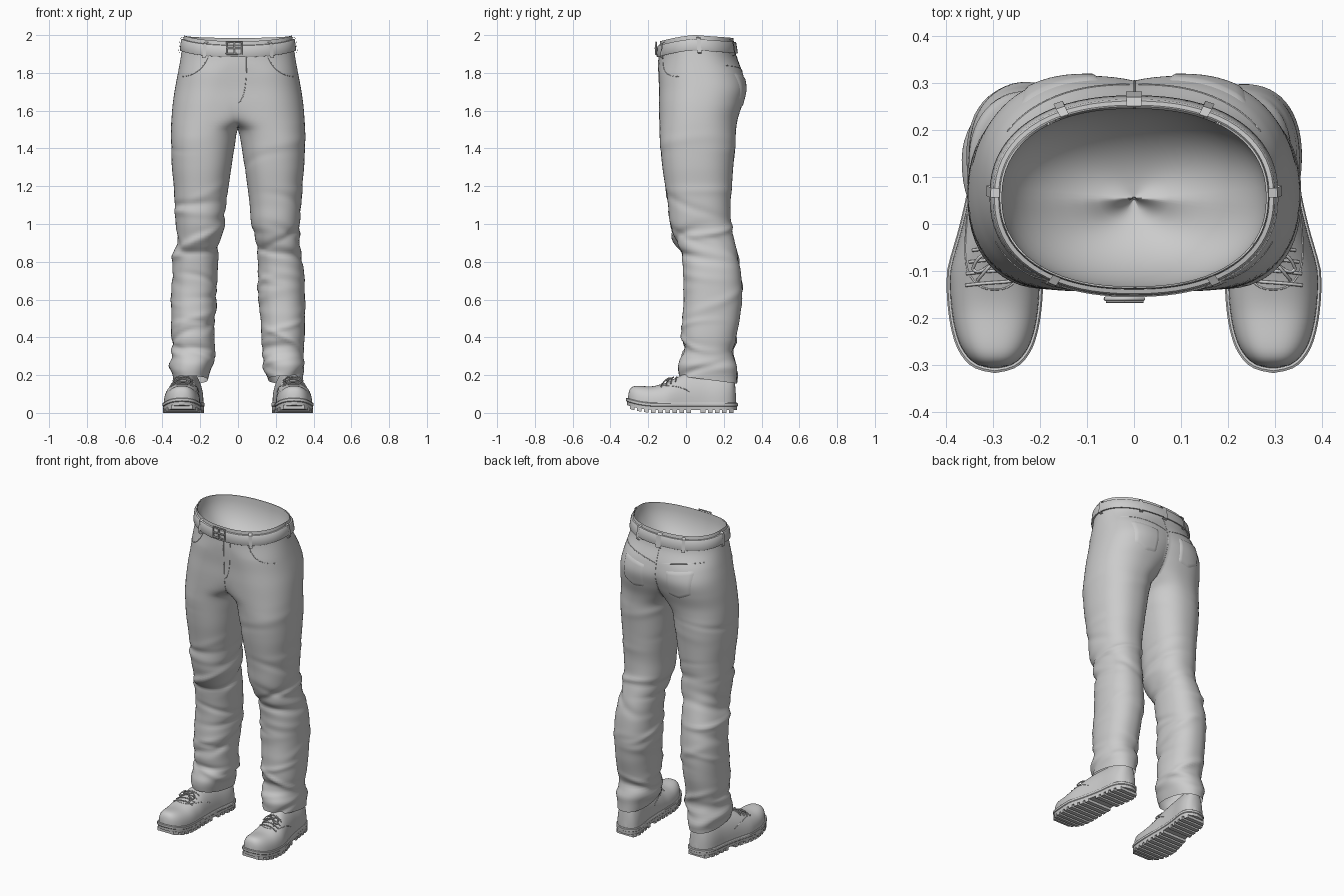
import bpy, bmesh, random
from math import sin, cos, pi, exp, acos, radians, copysign
from mathutils import Vector
from mathutils.bvhtree import BVHTree

random.seed(7)
cube = bpy.data.objects.get("Cube")
if cube:
    bpy.data.objects.remove(cube)

grey = bpy.data.materials.new("plain grey")
grey.use_nodes = True
grey.diffuse_color = (0.6, 0.6, 0.6, 1)
grey.node_tree.nodes["Principled BSDF"].inputs["Base Color"].default_value = (0.6, 0.6, 0.6, 1)


def finish(name, bm, angle=40):
    me = bpy.data.meshes.new(name)
    bmesh.ops.recalc_face_normals(bm, faces=bm.faces)
    bm.to_mesh(me)
    bm.free()
    me.shade_smooth()
    me.set_sharp_from_angle(angle=radians(angle))
    me.materials.append(grey)
    ob = bpy.data.objects.new(name, me)
    bpy.context.collection.objects.link(ob)
    return ob


def loft(bm, rings, wrap=False, closed=True):
    vs = [[bm.verts.new(p) for p in r] for r in rings]
    pairs = list(zip(vs, vs[1:])) + ([(vs[-1], vs[0])] if wrap else [])
    for a, b in pairs:
        n = len(a)
        for i in range(n if closed else n - 1):
            j = (i + 1) % n
            bm.faces.new((a[i], a[j], b[j], b[i]))
    return vs


def tube(name, paths, radius):
    cu = bpy.data.curves.new(name, "CURVE")
    cu.dimensions = "3D"
    cu.bevel_depth = radius
    cu.bevel_resolution = 2
    cu.use_fill_caps = True
    for path in paths:
        sp = cu.splines.new("POLY")
        sp.points.add(len(path) - 1)
        for p, co in zip(sp.points, path):
            p.co = (*co, 1)
    cu.materials.append(grey)
    ob = bpy.data.objects.new(name, cu)
    bpy.context.collection.objects.link(ob)


def smooth_lookup(table, t):
    """Cubic interpolation through rows sorted by their first value."""
    t = min(max(t, table[0][0]), table[-1][0])
    k = next(i for i in range(len(table) - 1) if t <= table[i + 1][0])
    a, b = table[k], table[k + 1]
    pre, post = table[max(k - 1, 0)], table[min(k + 2, len(table) - 1)]
    h = b[0] - a[0]
    u = (t - a[0]) / h
    out = []
    for c in range(1, len(a)):
        ma = (b[c] - pre[c]) / (b[0] - pre[0]) * h
        mb = (post[c] - a[c]) / (post[0] - a[0]) * h
        out.append((2*u**3 - 3*u*u + 1) * a[c] + (u**3 - 2*u*u + u) * ma
                   + (3*u*u - 2*u**3) * b[c] + (u**3 - u*u) * mb)
    return out


# Trouser sections: height, centre x, outer x, inner x, front y, back y
SECTIONS = [
    (.18, .25, .343, .16, -.035, .27), (.25, .245, .348, .14, -.04, .265),
    (.32, .238, .345, .122, -.012, .25), (.4, .24, .353, .125, -.02, .265),
    (.5, .237, .353, .12, -.018, .285), (.65, .232, .353, .11, -.01, .296),
    (.8, .225, .345, .105, -.02, .283), (.92, .21, .328, .09, -.06, .255),
    (1.0, .2, .33, .07, -.085, .24), (1.1, .2, .336, .062, -.095, .235),
    (1.2, .195, .34, .05, -.11, .243), (1.3, .19, .35, .035, -.125, .25),
    (1.44, .185, .355, .014, -.138, .262), (1.5, .165, .355, 0, -.14, .265),
    (1.56, .14, .352, -.05, -.142, .275), (1.64, .12, .345, -.12, -.143, .3),
    (1.72, .1, .333, -.17, -.142, .316), (1.8, .07, .318, -.22, -.145, .3),
    (1.9, .01, .3, -.28, -.145, .268), (2.0, 0, .286, -.28, -.138, .25)]


def bulge(v):
    return copysign(abs(v) ** .88, v)


def drape(y, z):
    """Dip the waist at the front and the hem at the back."""
    if z > 1.8:
        f = min(1, (z - 1.8) / .1)
        dip = .033 * ((.05 - y) / .19) ** 1.5 if y < .05 else .015 * (y - .05) / .2
        return z - f * dip
    return z - max(0, .32 - z) / .14 * .13 * (y - .08)


def make_folds():
    folds = []
    for low, high, count, size in ((.2, .42, 9, .013), (.42, .8, 8, .008),
                                   (.82, 1.1, 10, .011), (1.1, 1.45, 4, .004)):
        for _ in range(count):
            folds.append((random.uniform(low, high), random.uniform(-pi, pi),
                          random.uniform(-.09, .09), random.uniform(.014, .03),
                          random.choice((-1, 1, 1)) * size * random.uniform(.5, 1)))
    return folds


def trouser_ring(z, folds):
    cx, out, inn, front, back = smooth_lookup(SECTIONS, z)
    cx = max(cx, 0)
    cy, ry = (front + back) / 2, (back - front) / 2
    ri_back = cx - inn
    ri_front = ri_back + max(0, -inn) * 1.5
    limit = [min(.8 * pi, acos(max(-1, -(cx / r) ** (1 / .88)))) for r in (ri_front, ri_back)]
    n_out, n_in = 44, 14
    turns = [-limit[0] + sum(limit) * i / n_out for i in range(n_out)]
    turns += [limit[1] + (2 * pi - sum(limit)) * i / n_in for i in range(n_in)]
    ring = []
    for a in turns:
        c, s = cos(a), sin(a)
        r = out - cx if c > 0 else (ri_front if s < 0 else ri_back)
        d = 0
        for z0, a0, tilt, width, amp in folds:
            d += amp * exp(-((z - z0 - tilt * sin(a - a0)) / width) ** 2) * (.5 + .5 * cos(a - a0)) ** 2
        x = cx + r * bulge(c) + d * c
        y = cy + ry * bulge(s) + d * s
        ring.append((max(0, x) if x > 1e-4 else 0, y, drape(y, z)))
    return ring


# Trousers: two lofted halves welded along the centre seam
bm = bmesh.new()
for side in (1, -1):
    folds = make_folds()
    rings = [trouser_ring(.18 + 1.82 * i / 150, folds) for i in range(151)]
    loft(bm, [[(side * x, y, z) for x, y, z in r] for r in rings])
inside = [f for f in bm.faces if all(abs(v.co.x) < 1e-4 for v in f.verts)]
bmesh.ops.delete(bm, geom=inside, context="FACES")
bmesh.ops.remove_doubles(bm, verts=bm.verts, dist=.0004)
cloth = BVHTree.FromBMesh(bm)
finish("trousers", bm, 70)


def on_cloth(x, z, facing, lift):
    hit = cloth.ray_cast(Vector((x, facing, z)), Vector((0, -facing, 0)))[0]
    return (x, (hit.y if hit else 0) + facing * lift, z)


def waist(a, z, lift):
    _, out, _, front, back = smooth_lookup(SECTIONS, z)
    y = (front + back) / 2 + ((back - front) / 2 + lift) * bulge(sin(a))
    return Vector(((out + lift) * bulge(cos(a)), y, drape(y, z)))


STEPS = [2 * pi * i / 72 for i in range(72)]

# Lining: shallow bowl closing the waist
bm = bmesh.new()
bowl = []
for k in range(13):
    t = k / 12 * pi / 2 * .99
    ring = [waist(a, 1.995, -.004) for a in STEPS]
    bowl.append([(p.x * cos(t), .055 + (p.y - .055) * cos(t), p.z - .24 * sin(t)) for p in ring])
bm.faces.new(loft(bm, bowl)[-1])
finish("waist_lining", bm, 60)

# Belt
bm = bmesh.new()
loft(bm, [[waist(a, z, d) for a in STEPS]
          for z, d in ((1.92, -.003), (1.92, .009), (1.925, .012), (1.975, .012), (1.98, .009), (1.98, -.003))],
     wrap=True)
finish("belt", bm)

# Belt loops
bm = bmesh.new()
for deg in (-58, -122, 2, 178, 62, 118, 90):
    a = radians(deg)
    spread = .009 / .25
    loft(bm, [[waist(a + s * spread, z, d) for s in (-1, 1)]
              for z, d in ((1.905, 0), (1.91, .017), (1.985, .018), (1.99, 0))], wrap=True, closed=False)
finish("belt_loops", bm, 30)

# Buckle: frame, bar and prong
y_buckle = -.16
frame = [(x, y_buckle + .25 * (x + .02) ** 2, z) for x, z in
         ((-.06, 1.9), (.02, 1.9), (.02, 1.962), (-.06, 1.962), (-.06, 1.9))]
tube("buckle", [frame, [(-.02, y_buckle, 1.9), (-.02, y_buckle, 1.962)],
                [(-.06, y_buckle - .003, 1.931), (.02, y_buckle - .003, 1.931)]], .005)


def bend(a, b, c, n=14):
    """Quadratic arc through control points."""
    return [tuple((1-t)**2 * p + 2*t*(1-t) * q + t*t * r for p, q, r in zip(a, b, c))
            for t in (i / n for i in range(n + 1))]


# Stitched seams: front pockets, fly, yoke and seat
seams = []
for s in (1, -1):
    seams.append([on_cloth(s * x, z, -1, 0) for x, z in bend((.155, 1.895), (.19, 1.79), (.295, 1.78))])
    seams.append([on_cloth(s * x, z, 1, 0) for x, z in bend((.01, 1.8), (.12, 1.83), (.27, 1.84))])
seams.append([on_cloth(x, z, -1, 0) for x, z in bend((.045, 1.89), (.05, 1.68), (.004, 1.64))])
seams.append([on_cloth(.001, 1.54 + .35 * i / 16, -1, 0) for i in range(17)])
seams.append([on_cloth(.001, 1.54 + .35 * i / 16, 1, 0) for i in range(17)])
tube("seams", seams, .002)

# Back pockets
for s, label in ((1, "left"), (-1, "right")):
    bm = bmesh.new()
    n = 14
    rows = []
    for j in range(n + 1):
        v = j / n
        row = []
        for i in range(n + 1):
            u = 2 * i / n - 1
            edge = i in (0, n) or j in (0, n)
            z = 1.79 - v * (.15 + .025 * (1 - abs(u))) + .012 * u
            row.append(on_cloth(s * (.158 + .085 * u * (1 - .12 * v)), z, 1, -.002 if edge else .005))
        rows.append(row)
    loft(bm, rows, closed=False)
    finish(label + "_back_pocket", bm, 50)

# Shoe tables: position along the foot, half width; position, upper height
WIDTHS = [(-.318, 0), (-.311, .035), (-.29, .064), (-.25, .086), (-.18, .1), (-.1, .102),
          (0, .088), (.1, .08), (.2, .08), (.245, .065), (.268, .035), (.275, 0)]
HEIGHTS = [(-.308, .01), (-.302, .05), (-.285, .078), (-.25, .092), (-.17, .1), (-.1, .12),
           (-.05, .145), (0, .165), (.1, .175), (.22, .175), (.255, .15), (.266, .03)]


def half_width(y):
    return max(0, smooth_lookup(WIDTHS, y)[0])


def place(side, x, y, z):
    spring = 1.1 * max(0, -.16 - y) ** 2
    return (side * (x + .25 + .047 * min(1, (.25 - y) / .35)), y, z + spring)


def upper_point(side, y, a, lift=0):
    w = half_width(min(y * 1.03, .272)) * .93 + lift
    h = smooth_lookup(HEIGHTS, y)[0] + lift
    narrow = 1 - .3 * min(1, max(0, (y + .16) / .16)) * sin(a) ** 2
    x = w * copysign(abs(cos(a)) ** .8, cos(a)) * narrow
    return place(side, x, y, .042 + h * sin(a) ** .75)


SPAN = [-.318 + .593 * (.5 - .5 * cos(pi * i / 36)) for i in range(37)]
for side, label in ((1, "left"), (-1, "right")):
    # Upper
    bm = bmesh.new()
    rings = [[upper_point(side, -.308 + .574 * (.5 - .5 * cos(pi * j / 44)), pi * i / 24)
              for i in range(25)] for j in range(45)]
    ends = loft(bm, rings, closed=False)
    bm.faces.new(ends[0])
    bm.faces.new(ends[-1])
    finish(label + "_shoe", bm, 60)

    # Sole with welt, then tread bars beneath
    bm = bmesh.new()
    outline = [(half_width(y), y) for y in SPAN] + [(-half_width(y), y) for y in SPAN[-2:0:-1]]
    layers = [[place(side, x * k, y * (.5 + k / 2), z) for x, y in outline]
              for k, z in ((.96, .016), (.97, .034), (1, .037), (1, .05), (.97, .054), (.88, .054))]
    ends = loft(bm, layers)
    bm.faces.new(ends[0])
    bm.faces.new(ends[-1])
    for k in range(15):
        y = -.285 + .0375 * k
        if k == 9:
            continue
        bar = []
        for yy in (y - .012, y + .012):
            w = half_width(yy) * .97
            bar.append([place(side, x, yy, z) for x, z in ((-w, 0), (w, 0), (w, .02), (-w, .02))])
        for end in loft(bm, bar):
            bm.faces.new(end)
    finish(label + "_sole", bm, 30)

    # Laces, bow and seams on the upper
    laces = []
    for y in (-.125, -.1, -.075, -.05):
        laces.append([upper_point(side, y + .012 * (i / 10 - .5), pi * (.3 + .04 * i), .003) for i in range(11)])
    knot = upper_point(side, -.075, pi / 2, .008)
    for s in (-1, 1):
        tip = (knot[0] + s * .05, knot[1] - .02, knot[2] - .012)
        mid = (knot[0] + s * .035, knot[1] + .025, knot[2] + .02)
        laces.append(bend(knot, mid, tip))
        laces.append(bend(tip, (tip[0] - s * .01, tip[1] - .02, tip[2]), knot))
        laces.append(bend(knot, (knot[0] + s * .02, knot[1] - .02, knot[2] + .01),
                          (knot[0] + s * .04, knot[1] - .045, knot[2] - .022)))
    tube(label + "_laces", laces, .0035)
    stitch = [[upper_point(side, -.14 + .16 * abs(i / 12 - 1) ** 2, pi * (.1 + .8 * i / 24), 0) for i in range(25)]]
    tube(label + "_shoe_seam", stitch, .002)
